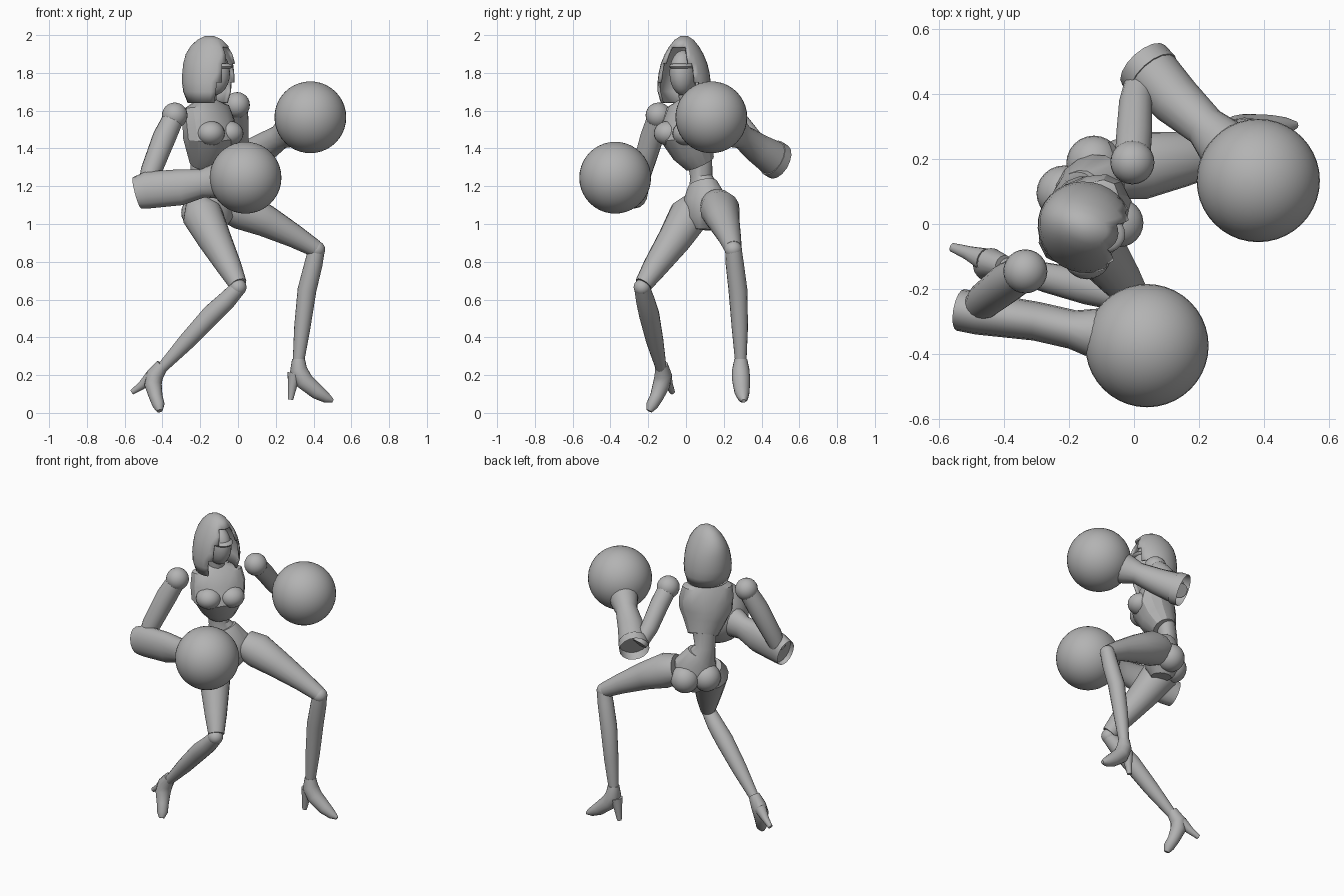
import bpy, bmesh, math
from mathutils import Vector, Matrix

cube = bpy.data.objects.get("Cube")
if cube:
    bpy.data.objects.remove(cube, do_unlink=True)

grey = bpy.data.materials.new("plain grey")
grey.use_nodes = True
GREY = (0.45, 0.45, 0.45, 1)
grey.diffuse_color = GREY
grey.node_tree.nodes["Principled BSDF"].inputs["Base Color"].default_value = GREY

LEFT = Vector((1, 1, 0)).normalized()      # body's left
FRONT = Vector((1, -1, 0)).normalized()    # body's front
UP = Vector((0, 0, 1))


def finish(name, bm, angle=35):
    bmesh.ops.recalc_face_normals(bm, faces=bm.faces)
    mesh = bpy.data.meshes.new(name)
    bm.to_mesh(mesh)
    bm.free()
    mesh.materials.append(grey)
    obj = bpy.data.objects.new(name, mesh)
    bpy.context.collection.objects.link(obj)
    bpy.ops.object.select_all(action='DESELECT')
    obj.select_set(True)
    bpy.context.view_layer.objects.active = obj
    bpy.ops.object.shade_smooth_by_angle(angle=math.radians(angle))
    return obj


def ball(name, centre, size, turn=0, segments=24):
    """Ellipsoid, size is a radius or three radii."""
    size = Vector((size, size, size)) if isinstance(size, (int, float)) else Vector(size)
    bm = bmesh.new()
    m = Matrix.Translation(centre) @ Matrix.Rotation(turn, 4, 'Z') @ Matrix.Diagonal((*size, 1))
    bmesh.ops.create_uvsphere(bm, u_segments=segments, v_segments=segments // 2, radius=1, matrix=m)
    return finish(name, bm)


def loft(name, rows, ref=UP, sides=16, hollow=0, angle=35):
    """Skin elliptical rings: rows of (x, y, z, radius along ref, other radius)."""
    bm = bmesh.new()
    pts = [Vector(r[:3]) for r in rows]
    rings = []
    for i, r in enumerate(rows):
        t = (pts[min(i + 1, len(pts) - 1)] - pts[max(i - 1, 0)]).normalized()
        a = (ref - t * ref.dot(t)).normalized()
        b = t.cross(a)
        ra, rb = r[3], r[-1]
        rings.append([bm.verts.new(pts[i] + a * ra * math.cos(k * math.tau / sides)
                                   + b * rb * math.sin(k * math.tau / sides)) for k in range(sides)])
    for lo, hi in zip(rings, rings[1:]):
        for k in range(sides):
            n = (k + 1) % sides
            bm.faces.new((lo[k], lo[n], hi[n], hi[k]))
    start = bm.faces.new(rings[0])
    bm.faces.new(rings[-1])
    if hollow:
        # push the end cap inwards to leave a cuff opening
        bmesh.ops.inset_region(bm, faces=[start], thickness=0.015)
        step = (pts[1] - pts[0]).normalized() * hollow
        bmesh.ops.translate(bm, verts=start.verts, vec=step)
    return finish(name, bm, angle)


def body(rows):
    """Rows in body axes (left, front, up, half width, half depth)."""
    return [(*(LEFT * u + FRONT * f + UP * z), w, d) for u, f, z, w, d in rows]


# Torso
loft("chest", body([(-.07, -.175, 1.32, .09, .075), (-.085, -.14, 1.39, .125, .11),
                    (-.1, -.11, 1.46, .16, .13), (-.1, -.12, 1.54, .165, .11),
                    (-.105, -.13, 1.62, .15, .075), (-.105, -.13, 1.66, .05, .05)]),
     LEFT, sides=14, angle=25)
loft("waist", body([(-.05, -.185, 1.16, .1, .075), (-.08, -.195, 1.25, .062, .056),
                    (-.08, -.18, 1.36, .075, .06)]), LEFT)
loft("pelvis", body([(-.02, -.16, .97, .05, .06), (-.02, -.165, 1.03, .12, .1),
                     (-.03, -.17, 1.13, .13, .1), (-.06, -.185, 1.21, .085, .07)]), LEFT)
loft("neck", body([(-.105, -.13, 1.6, .05, .05), (-.11, -.11, 1.78, .045, .05)]), LEFT)
for side, s in (("right", -1), ("left", 1)):
    ball(side + "_bust", LEFT * (-.1 + s * .07) + FRONT * -.035 + UP * 1.48, (.075, .075, .065))
    ball(side + "_buttock", LEFT * (-.02 + s * .065) + FRONT * -.22 + UP * 1.06, .085)

# Head with visor band
TURN = math.radians(-20)
HEAD = Vector((-.15, -.01, 0))
ball("face", HEAD + Vector((.02, -.005, 1.8)), (.09, .07, .12), TURN)
ball("visor", HEAD + Vector((.035, -.01, 1.835)), (.09, .068, .022), TURN)


def make_hood():
    look = Vector((math.cos(TURN), math.sin(TURN), 0))
    side = UP.cross(look)
    n = 32
    profile = [(1.64, .125, .115), (1.7, .14, .14), (1.75, .14, .148), (1.8, .133, .147),
               (1.85, .12, .143), (1.9, .098, .13), (1.94, .075, .105), (1.975, .048, .068),
               (1.995, .018, .025)]
    bm = bmesh.new()
    rings = []
    for z, w, d in profile:
        rings.append([bm.verts.new(HEAD + look * d * math.cos(k * math.tau / n)
                                   + side * w * math.sin(k * math.tau / n) + UP * z)
                      for k in range(n)])
    for lo, hi in zip(rings, rings[1:]):
        for k in range(n):
            j = (k + 1) % n
            bm.faces.new((lo[k], lo[j], hi[j], hi[k]))
    bm.faces.new(rings[-1])
    # face opening widens toward the hem
    gone = []
    for f in bm.faces:
        c = f.calc_center_median()
        off = c - HEAD
        off.z = 0
        limit = 28 + (1.9 - c.z) * 130
        if c.z < 1.92 and off.length > 0 and math.degrees(off.angle(look)) < limit:
            gone.append(f)
    bmesh.ops.delete(bm, geom=gone, context='FACES')
    obj = finish("hood", bm, 50)
    mod = obj.modifiers.new("cloth", 'SOLIDIFY')
    mod.thickness = 0.012
    mod.offset = -1


make_hood()

# Arms
R_SHOULDER, L_SHOULDER = (-.335, -.146, 1.575), (-.005, .19, 1.63)
ball("right_shoulder", R_SHOULDER, .068)
ball("left_shoulder", L_SHOULDER, .068)
loft("right_upper_arm", [(*R_SHOULDER, .055), (-.39, -.18, 1.46, .062), (-.46, -.235, 1.28, .056),
                         (-.485, -.26, 1.19, .045)], FRONT)
loft("left_upper_arm", [(*L_SHOULDER, .055), (0, .27, 1.55, .056), (.005, .37, 1.43, .052),
                        (.02, .45, 1.35, .045)], FRONT)

# Boxing gloves with long cuffs
loft("right_glove_cuff", [(-.535, -.265, 1.165, .085, .065), (-.48, -.275, 1.18, .098, .066),
                          (-.3, -.3, 1.195, .095, .06), (-.19, -.325, 1.215, .075, .06),
                          (-.13, -.335, 1.225, .09, .075), (-.08, -.345, 1.23, .1, .09)],
     hollow=.03)
loft("left_glove_cuff", [(.03, .49, 1.33, .1, .09), (.13, .38, 1.4, .08, .08),
                         (.22, .3, 1.46, .065, .065), (.26, .26, 1.485, .085, .08),
                         (.3, .22, 1.51, .1, .09)], hollow=.05)
ball("right_glove", (.04, -.375, 1.245), .19, segments=40)
ball("left_glove", (.383, .134, 1.565), .19, segments=40)

# Right leg
loft("right_thigh", [(-.215, .05, 1.12, .065), (-.19, .02, 1.05, .108), (-.125, -.06, .92, .09),
                     (-.045, -.165, .77, .066), (0, -.225, .68, .048)], LEFT)
ball("right_knee", (0, -.232, .665), .045)
loft("right_shin", [(0, -.232, .66, .042), (-.06, -.215, .595, .05), (-.14, -.195, .52, .054),
                    (-.27, -.165, .38, .046), (-.41, -.13, .23, .028)], LEFT)
loft("right_foot", [(-.4, -.13, .255, .034), (-.44, -.12, .2, .046), (-.45, -.13, .15, .046),
                    (-.435, -.155, .085, .036), (-.42, -.18, .04, .032), (-.415, -.195, .01, .016)],
     LEFT)
loft("right_heel", [(-.46, -.11, .19, .036), (-.51, -.09, .145, .022), (-.56, -.072, .11, .014)], LEFT)

# Left leg
loft("left_thigh", [(-.06, .165, 1.1, .09), (.02, .18, 1.075, .105), (.15, .2, 1.015, .085),
                    (.3, .23, .935, .062), (.41, .25, .87, .046)])
ball("left_knee", (.415, .25, .865), .046)
loft("left_shin", [(.415, .252, .86, .044), (.4, .258, .79, .048), (.365, .275, .65, .05),
                   (.34, .285, .45, .043), (.32, .29, .27, .03)], FRONT)
loft("left_foot", [(.32, .29, .285, .034), (.32, .29, .23, .046), (.35, .292, .17, .048),
                   (.42, .297, .11, .04), (.47, .302, .078, .027), (.502, .306, .063, .01)], LEFT)
loft("left_heel", [(.3, .29, .21, .038), (.288, .29, .14, .024), (.278, .29, .07, .014)], LEFT)
